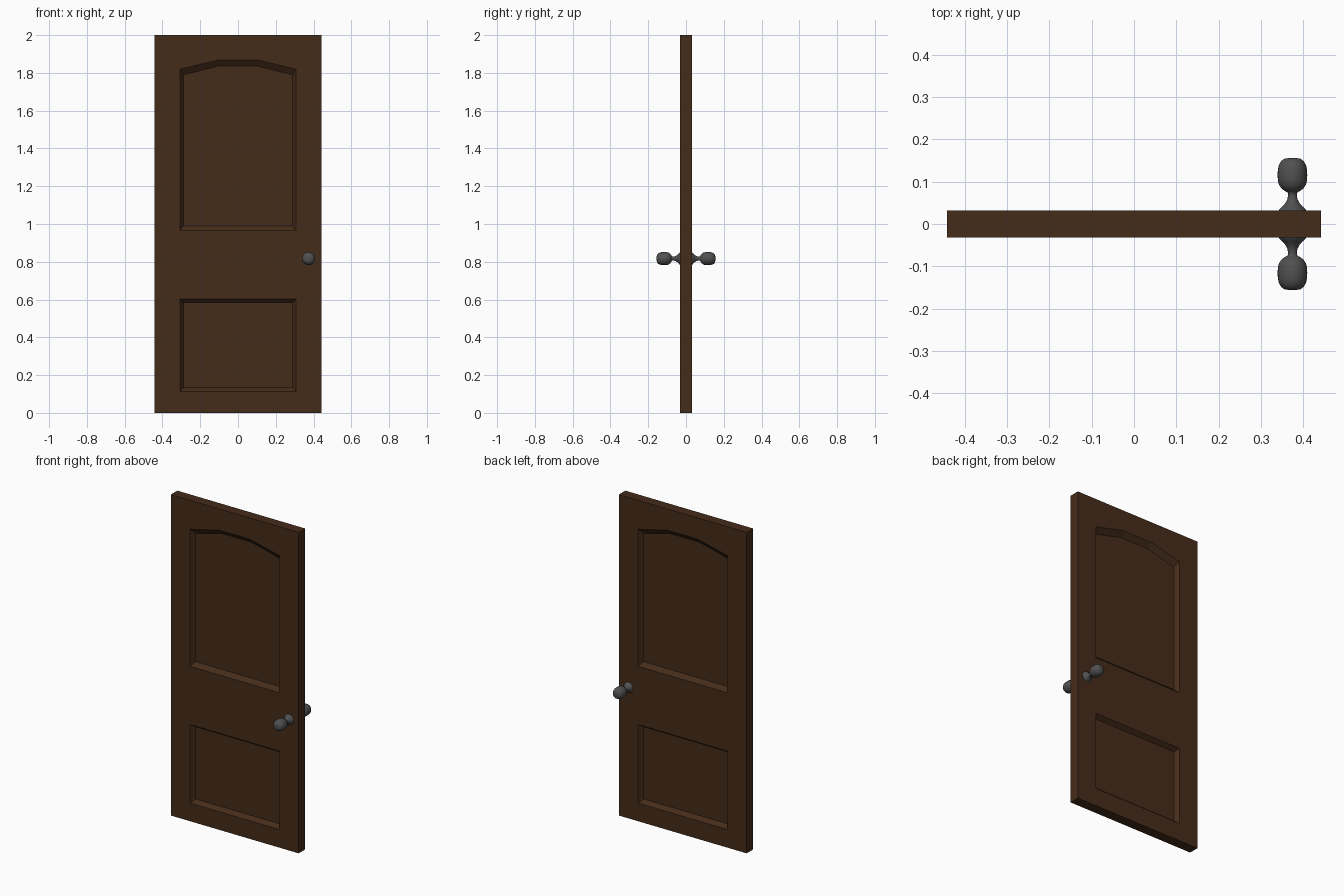
import bpy, bmesh, math
from mathutils import Vector

if "Cube" in bpy.data.objects:
    bpy.data.objects.remove(bpy.data.objects["Cube"])

W, H, T, DEPTH = 0.441, 2.0, 0.032, 0.026


def material(name, rgb):
    m = bpy.data.materials.new(name)
    m.diffuse_color = (*rgb, 1)
    m.use_nodes = True
    m.node_tree.nodes["Principled BSDF"].inputs["Base Color"].default_value = m.diffuse_color
    return m


def make_object(name, bm, mat):
    bmesh.ops.recalc_face_normals(bm, faces=bm.faces)
    me = bpy.data.meshes.new(name)
    bm.to_mesh(me)
    bm.free()
    me.materials.append(mat)
    ob = bpy.data.objects.new(name, me)
    bpy.context.collection.objects.link(ob)
    return ob


wood = material("dark_wood", (0.06, 0.025, 0.01))
metal = material("dark_metal", (0.08, 0.08, 0.08))

# Panel outlines (x, z): outer edge on the door face, inner edge at the recess floor
slab = [(-W, 0), (W, 0), (W, H), (-W, H)]
panels = [
    ([(-0.308, 0.965), (0.308, 0.965), (0.308, 1.82), (0.104, 1.868), (-0.104, 1.868), (-0.308, 1.82)],
     [(-0.289, 0.99), (0.289, 0.99), (0.289, 1.789), (0.1, 1.837), (-0.1, 1.837), (-0.289, 1.789)]),
    ([(-0.308, 0.113), (0.308, 0.113), (0.308, 0.602), (-0.308, 0.602)],
     [(-0.289, 0.134), (0.289, 0.134), (0.289, 0.584), (-0.289, 0.584)]),
]

# Door slab with sloped recesses on both faces
bm = bmesh.new()


def ring(points, y):
    return [bm.verts.new((x, y, z)) for x, z in points]


def bridge(a, b):
    for i in range(len(a)):
        j = (i + 1) % len(a)
        bm.faces.new((a[i], a[j], b[j], b[i]))


def loop_edges(vs):
    return [bm.edges.new((vs[i], vs[(i + 1) % len(vs)])) for i in range(len(vs))]


rims = []
for side in (-1, 1):
    rim = ring(slab, side * T)
    rims.append(rim)
    edges = loop_edges(rim)
    recesses = []
    for outer, inner in panels:
        o = ring(outer, side * T)
        edges += loop_edges(o)
        recesses.append((o, ring(inner, side * (T - DEPTH))))
    bmesh.ops.triangle_fill(bm, edges=edges, use_beauty=True, normal=Vector((0, side, 0)))
    for o, i in recesses:
        bridge(o, i)
        bm.faces.new(i)
bridge(*rims)
make_object("door_slab", bm, wood)

# Knobs: lathed profile (radius, distance from the door centre plane)
profile = [(0.033, 0.030), (0.031, 0.035), (0.024, 0.041), (0.017, 0.049), (0.012, 0.058),
           (0.0105, 0.067), (0.011, 0.074), (0.018, 0.078), (0.026, 0.084), (0.032, 0.093),
           (0.0345, 0.104), (0.035, 0.116), (0.0345, 0.128), (0.032, 0.139), (0.027, 0.148),
           (0.019, 0.154), (0.010, 0.1555), (0, 0.156)]
for name, side in (("front_knob", -1), ("back_knob", 1)):
    kb = bmesh.new()
    vs = [kb.verts.new((r, side * d, 0)) for r, d in profile]
    es = [kb.edges.new(p) for p in zip(vs, vs[1:])]
    bmesh.ops.spin(kb, geom=vs + es, cent=(0, 0, 0), axis=(0, 1, 0), angle=math.tau, steps=32)
    bmesh.ops.remove_doubles(kb, verts=kb.verts, dist=1e-5)
    knob = make_object(name, kb, metal)
    knob.location = (0.374, 0, 0.817)
    knob.data.polygons.foreach_set("use_smooth", [True] * len(knob.data.polygons))
